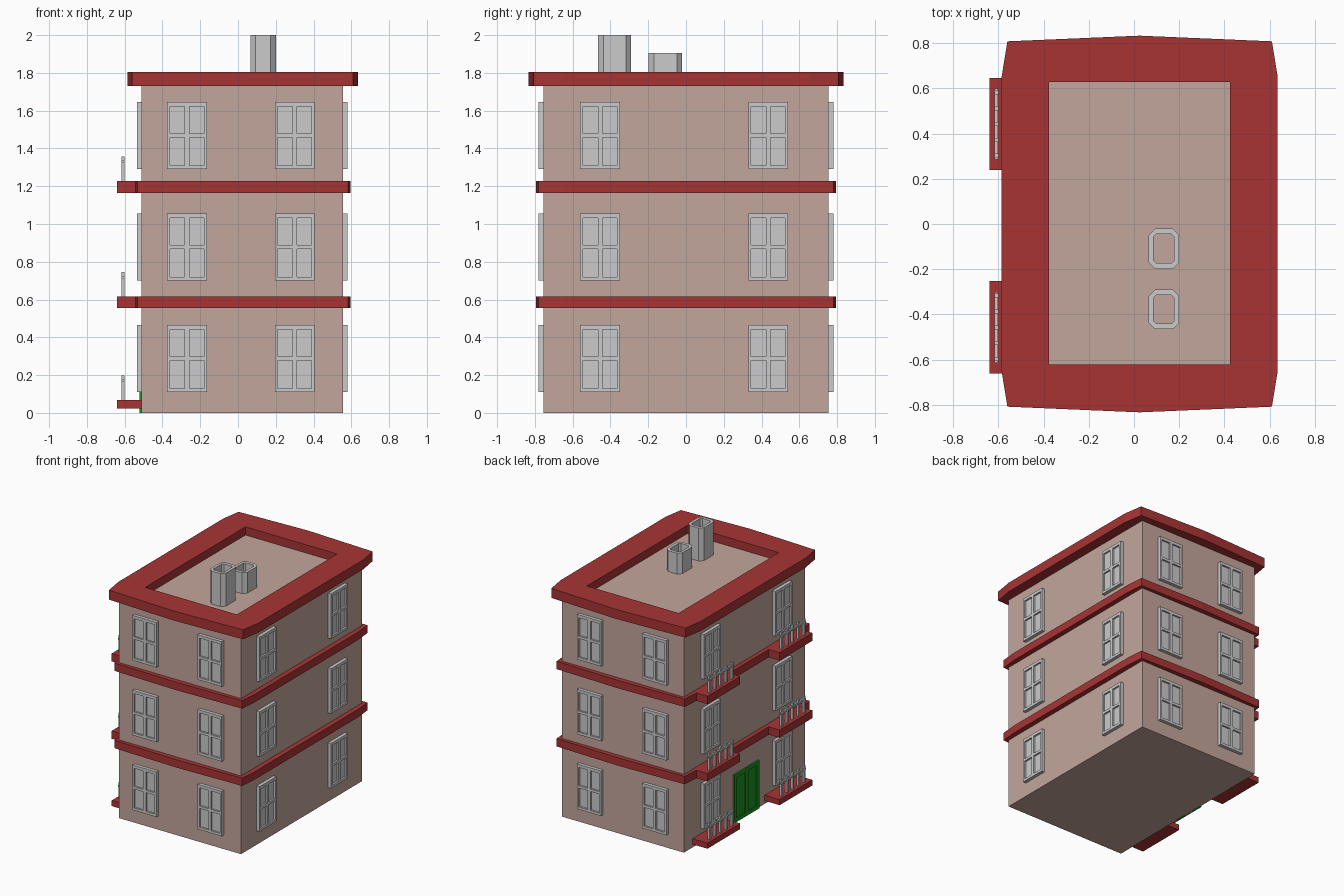
import bpy, bmesh
from math import radians

if "Cube" in bpy.data.objects:
    bpy.data.objects.remove(bpy.data.objects["Cube"])


def material(name, rgb):
    m = bpy.data.materials.new(name)
    m.diffuse_color = (*rgb, 1)
    m.use_nodes = True
    m.node_tree.nodes["Principled BSDF"].inputs["Base Color"].default_value = m.diffuse_color
    return m


WALL = material("wall_brown", (0.545, 0.381, 0.33))
RED = material("trim_red", (0.39, 0.034, 0.034))
GREEN = material("door_green", (0.01, 0.28, 0.015))


def add_object(name, mesh, mat=None):
    ob = bpy.data.objects.new(name, mesh)
    bpy.context.collection.objects.link(ob)
    if mat and not mesh.materials:
        mesh.materials.append(mat)
    return ob


def to_mesh(bm, name):
    bmesh.ops.recalc_face_normals(bm, faces=bm.faces[:])
    mesh = bpy.data.meshes.new(name)
    bm.to_mesh(mesh)
    bm.free()
    return mesh


def rect(x0, x1, y0, y1, c=0.0):
    """Rectangle outline, with corners cut by c if given."""
    if not c:
        return [(x0, y0), (x1, y0), (x1, y1), (x0, y1)]
    return [(x0 + c, y0), (x1 - c, y0), (x1, y0 + c), (x1, y1 - c),
            (x1 - c, y1), (x0 + c, y1), (x0, y1 - c), (x0, y0 + c)]


def bowed(hx, hy, cut_x, cut_y, side_y):
    """Slab outline whose ends bow outwards and whose sides taper in at the corners."""
    cx = 0.025
    q = [(hx, side_y), (hx - cut_x, hy - cut_y), (0, hy)]
    q += [(-x, y) for x, y in q[1::-1]]
    return [(cx + x, y) for x, y in q] + [(cx + x, -y) for x, y in q[::-1]]


def prism(name, outlines, z0, z1, mat=None):
    """Extrude an outline upwards; a second outline is a hole."""
    bm = bmesh.new()
    edges = []
    for pts in outlines:
        vs = [bm.verts.new((x, y, z0)) for x, y in pts]
        edges += [bm.edges.new((vs[i - 1], vs[i])) for i in range(len(vs))]
    bmesh.ops.triangle_fill(bm, edges=edges, use_beauty=True)
    ext = bmesh.ops.extrude_face_region(bm, geom=bm.faces[:])
    for v in ext["geom"]:
        if isinstance(v, bmesh.types.BMVert):
            v.co.z = z1
    return add_object(name, to_mesh(bm, name), mat)


def panel_mesh(name, us, zs, depth, recess):
    """Framed panel facing -y: every odd grid cell is a sunken pane."""
    bm = bmesh.new()
    grid = [[bm.verts.new((u, -depth, z)) for z in zs] for u in us]
    panes = []
    for i in range(len(us) - 1):
        for j in range(len(zs) - 1):
            f = bm.faces.new((grid[i][j], grid[i + 1][j],
                              grid[i + 1][j + 1], grid[i][j + 1]))
            if i % 2 and j % 2:
                panes.append(f)
    rim = [e for e in bm.edges if e.is_boundary]
    ext = bmesh.ops.extrude_edge_only(bm, edges=rim)
    for v in ext["geom"]:
        if isinstance(v, bmesh.types.BMVert):
            v.co.y = 0.01
    for f in bmesh.ops.extrude_discrete_faces(bm, faces=panes)["faces"]:
        bmesh.ops.translate(bm, verts=f.verts[:], vec=(0, recess, 0))
    bmesh.ops.holes_fill(bm, edges=[e for e in bm.edges if e.is_boundary])
    return to_mesh(bm, name)


# Main block and flat roof floor
X0, X1, Y = -0.51, 0.555, 0.755
prism("building_body", [rect(X0, X1, -Y, Y)], 0, 1.74, WALL)

# Roof rim and the two floor bands
prism("roof_rim", [bowed(0.61, 0.833, 0.025, 0.025, 0.655),
                   rect(-0.375, 0.425, -0.622, 0.628)], 1.73, 1.805, RED)
for n, z in enumerate((0.555, 1.165)):
    prism(f"floor_band_{n + 1}", [bowed(0.57, 0.795, 0.012, 0.015, 0.64),
                                  rect(X0 + .01, X1 - .01, -Y + .01, Y - .01)],
          z, z + 0.062, RED)

# Windows: two per wall on each of three floors
window = panel_mesh("window", [-0.105, -0.09, -0.012, 0.012, 0.09, 0.105],
                    [0, 0.02, 0.168, 0.188, 0.332, 0.355], 0.026, 0.014)
walls = [("front", 0, [(-0.27, -Y), (0.30, -Y)]),
         ("back", 180, [(-0.27, Y), (0.30, Y)]),
         ("right", 90, [(X1, -0.455), (X1, 0.435)]),
         ("left", -90, [(X0, -0.455), (X0, 0.435)])]
for side, angle, spots in walls:
    for floor, z in enumerate((0.11, 0.70, 1.29)):
        for k, (x, y) in enumerate(spots):
            ob = add_object(f"window_{side}_{floor + 1}_{k + 1}", window)
            ob.location = (x, y, z)
            ob.rotation_euler.z = radians(angle)

# Double door on the left wall
door = add_object("door", panel_mesh(
    "door", [-0.155, -0.125, -0.02, 0.02, 0.125, 0.155],
    [0, 0.03, 0.35, 0.38], 0.012, 0.008), GREEN)
door.location = (X0, -0.015, 0)
door.rotation_euler.z = radians(-90)

# Balconies with railings on the left wall
for floor, (z0, z1) in enumerate(((0.024, 0.068), (0.555, 0.617), (1.165, 1.227))):
    for k, yc in enumerate((-0.457, 0.442)):
        tag = f"{floor + 1}_{k + 1}"
        prism(f"balcony_slab_{tag}", [rect(-0.64, X0 + .005, yc - 0.204, yc + 0.204)],
              z0, z1, RED)
        prism(f"balcony_rail_{tag}", [rect(-0.616, -0.602, yc - 0.157, yc + 0.157)],
              z1 + 0.095, z1 + 0.109)
        for p in range(5):
            y = yc + (p - 2) * 0.07
            prism(f"balcony_post_{tag}_{p + 1}",
                  [rect(-0.618, -0.6, y - 0.009, y + 0.009)], z1 - 0.005, z1 + 0.13)

# Hollow chimneys with cut corners
for name, y0, y1, top in (("tall", -0.465, -0.29, 2.0), ("short", -0.198, -0.02, 1.905)):
    prism(f"chimney_{name}", [rect(0.065, 0.2, y0, y1, 0.028),
                              rect(0.086, 0.178, y0 + 0.025, y1 - 0.025, 0.012)],
          1.735, top)
